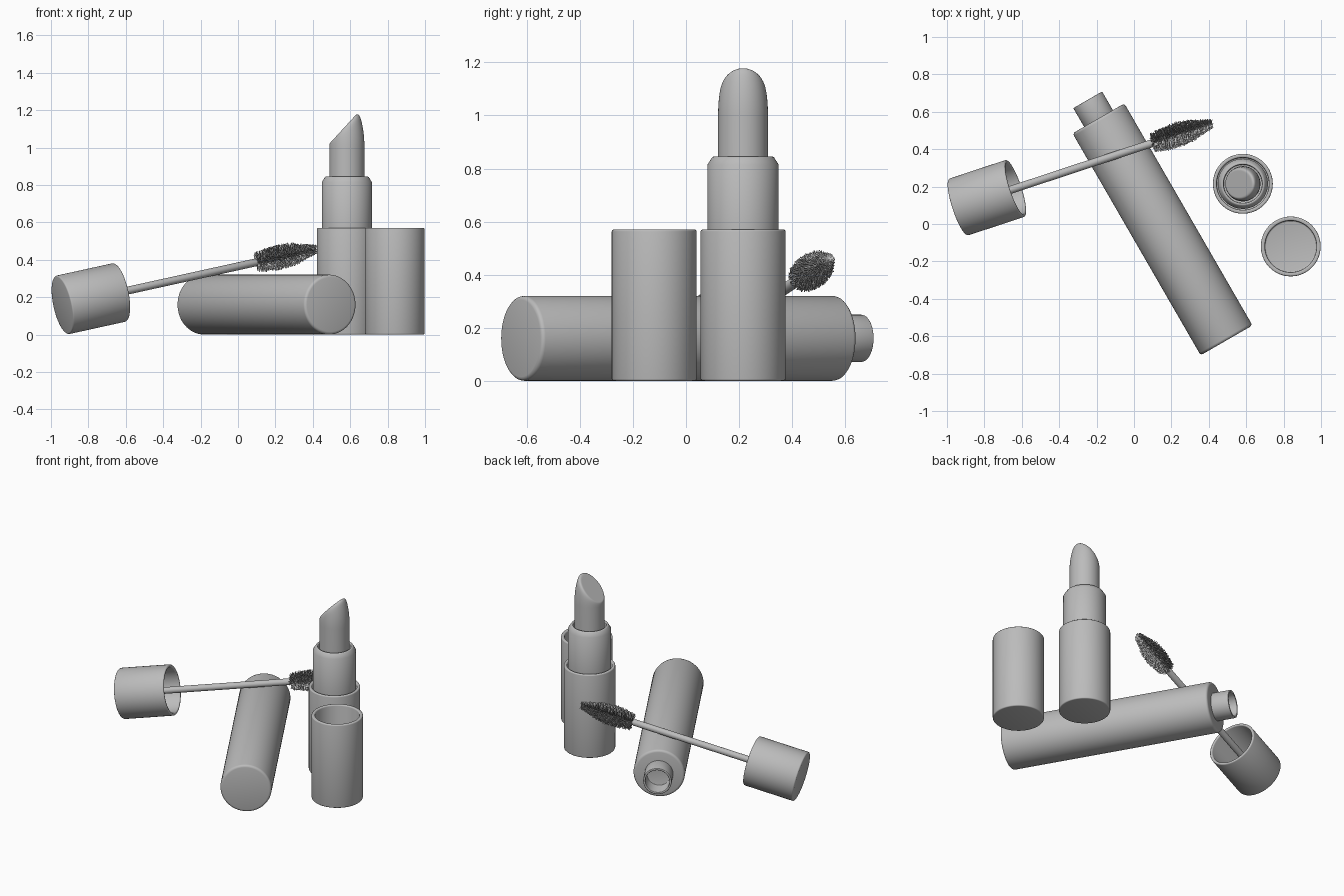
import bpy, bmesh, math, random
from mathutils import Vector, Matrix

if "Cube" in bpy.data.objects:
    bpy.data.objects.remove(bpy.data.objects["Cube"])
random.seed(4)


def make_material(name, value):
    mat = bpy.data.materials.new(name)
    mat.use_nodes = True
    color = (value, value, value, 1)
    mat.diffuse_color = color
    mat.node_tree.nodes["Principled BSDF"].inputs["Base Color"].default_value = color
    return mat


grey = make_material("plain grey", 0.5)


def finish(name, bm, place, bevel=0):
    mesh = bpy.data.meshes.new(name)
    bmesh.ops.recalc_face_normals(bm, faces=bm.faces)
    bm.to_mesh(mesh)
    bm.free()
    obj = bpy.data.objects.new(name, mesh)
    bpy.context.collection.objects.link(obj)
    obj.matrix_world = place
    mesh.materials.append(grey)
    bpy.ops.object.select_all(action="DESELECT")
    obj.select_set(True)
    bpy.context.view_layer.objects.active = obj
    if bevel:
        mod = obj.modifiers.new("soft edges", "BEVEL")
        mod.width, mod.segments = bevel, 3
        mod.limit_method, mod.angle_limit = "ANGLE", math.radians(35)
        bpy.ops.object.modifier_apply(modifier=mod.name)
    bpy.ops.object.shade_smooth_by_angle(angle=math.radians(40))
    return obj


def lathe(profile, steps=64):
    """Spin (radius, height) points that start and end on the z axis."""
    bm = bmesh.new()
    verts = [bm.verts.new((r, 0, z)) for r, z in profile]
    edges = [bm.edges.new(pair) for pair in zip(verts, verts[1:])]
    bmesh.ops.spin(bm, geom=verts + edges, axis=(0, 0, 1), cent=(0, 0, 0),
                   angle=math.tau, steps=steps)
    bmesh.ops.remove_doubles(bm, verts=bm.verts, dist=1e-5)
    # Merge the pole fans into flat end faces
    flat = [v for v in bm.verts if math.hypot(v.co.x, v.co.y) < 1e-5
            and all(abs(e.other_vert(v).co.z - v.co.z) < 1e-5 for e in v.link_edges)]
    bmesh.ops.dissolve_verts(bm, verts=flat)
    return bm


def cup(radius, height, wall, floor):
    return [(0, 0), (radius, 0), (radius, height), (radius - wall, height),
            (radius - wall, floor), (0, floor)]


def along(start, direction):
    turn = Vector(direction).to_track_quat("Z", "Y").to_matrix().to_4x4()
    return Matrix.Translation(start) @ turn


R = 0.16
stand = Matrix.Translation((0.582, 0.215, 0))

# Lipstick: base, inner sleeve and cap
finish("lipstick_base", lathe(cup(R, 0.57, 0.02, 0.5)), stand, 0.007)
sleeve = [(0, 0.45), (0.134, 0.45), (0.134, 0.815), (0.115, 0.845),
          (0.103, 0.845), (0.103, 0.72), (0, 0.72)]
finish("lipstick_sleeve", lathe(sleeve), stand, 0.005)
finish("lipstick_cap", lathe(cup(R, 0.57, 0.022, 0.03)),
       Matrix.Translation((0.838, -0.12, 0)), 0.007)

# Lipstick bullet: a dome blended into a slanted cut
b, dome_base, dome_height = 0.094, 1.0, 0.25
arc = [i / 24 * math.pi / 2 for i in range(25)]
bm = lathe([(0, 0.7), (b, 0.7)] +
           [(b * math.cos(a), dome_base + dome_height * math.sin(a)) for a in arc[:-1]] +
           [(0, dome_base + dome_height)])
for v in bm.verts:
    if v.co.z > dome_base - 0.01:
        cut = 1.122 + 1.09 * v.co.x
        blend = max(0.05 - abs(v.co.z - cut), 0) / 0.05
        v.co.z = min(v.co.z, cut) - blend ** 2 * 0.0125
finish("lipstick_bullet", bm, stand)

# Mascara tube lying down, with its hollow neck
tube_dir = Vector((-0.5, 0.866, 0))
tube_start = Vector((0.495, -0.622, R))
tube = along(tube_start, tube_dir)
length = 1.37
finish("mascara_tube", lathe([(0, 0), (R, 0), (R, length), (0, length)]), tube, 0.015)
finish("mascara_neck", lathe(cup(0.089, 0.135, 0.014, 0.03)),
       along(tube_start + tube_dir * (length - 0.02), tube_dir), 0.004)

# Mascara cap with wand
wand = along((-0.94, 0.09, 0.158), (1, 0.33, 0.22))
finish("mascara_cap", lathe(cup(R, 0.33, 0.018, 0.03)), wand, 0.008)
finish("wand_rod", lathe([(0, 0.02), (0.021, 0.02), (0.021, 1.11), (0.009, 1.13),
                          (0.009, 1.45), (0, 1.455)], 24), wand)

# Brush: thin bristles in a tight spiral, tapering to the tip
bm = bmesh.new()
count = 1500
for i in range(count):
    t = i / count
    reach = 0.052 + 0.014 * math.sin(math.pi * min(t * 1.3, 1))
    reach *= 1 - 0.55 * max(0, (t - 0.6) / 0.4) ** 1.5
    reach *= random.uniform(0.88, 1.06)
    angle = i * 2.39996 + random.uniform(-0.1, 0.1)
    out = Vector((math.cos(angle), math.sin(angle), 0))
    side = Vector((-out.y, out.x, 0))
    root = Vector((0, 0, 1.12 + 0.335 * t))
    tip = root + out * reach + Vector((0, 0, random.uniform(-0.004, 0.012)))
    rings = []
    for center, size in ((root, 0.003), (tip, 0.0022)):
        rings.append([bm.verts.new(center + side * math.cos(k * math.tau / 3) * size
                                   + Vector((0, 0, math.sin(k * math.tau / 3) * size)))
                      for k in range(3)])
    for k in range(3):
        n = (k + 1) % 3
        bm.faces.new((rings[0][k], rings[0][n], rings[1][n], rings[1][k]))
    bm.faces.new(rings[1])
    bm.faces.new(rings[0][::-1])
finish("brush_bristles", bm, wand)
